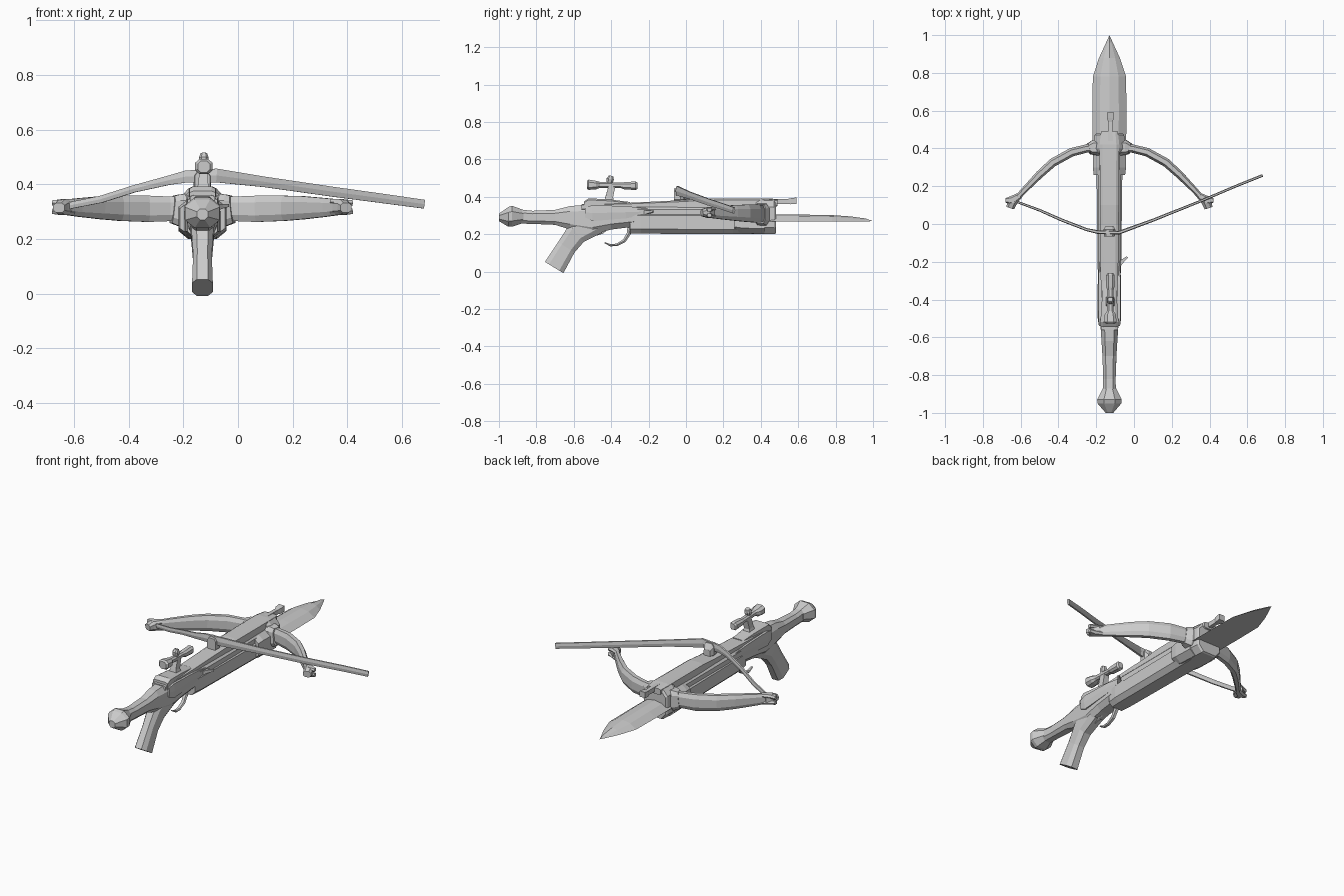
import bpy, bmesh, math
from mathutils import Vector

CX = -0.13  # centre plane of the weapon
Z = Vector((0, 0, 1))


def section(sides, c):
    """Unit cross-section: box, diamond-ish hexagon or chamfered octagon."""
    if sides == 4:
        return [(-1, -1), (1, -1), (1, 1), (-1, 1)]
    if sides == 6:
        return [(-1, 0), (-c, -1), (c, -1), (1, 0), (c, 1), (-c, 1)]
    return [(-1, -c), (-c, -1), (c, -1), (1, -c), (1, c), (c, 1), (-c, 1), (-1, c)]


def loft(name, pts, sizes, sides=8, c=0.5, up=Z, axis=None):
    """Sweep a cross-section along pts; sizes are (half width, half height)."""
    pts = [Vector(p) for p in pts]
    bm = bmesh.new()
    rings = []
    for i, (p, (w, h)) in enumerate(zip(pts, sizes)):
        t = axis or (pts[min(i + 1, len(pts) - 1)] - pts[max(i - 1, 0)])
        u = t.cross(up).normalized()
        v = u.cross(t).normalized()
        rings.append([bm.verts.new(p + u * w * a + v * h * b) for a, b in section(sides, c)])
    for r, s in zip(rings, rings[1:]):
        for i in range(len(r)):
            j = (i + 1) % len(r)
            bm.faces.new((r[i], r[j], s[j], s[i]))
    bm.faces.new(rings[0])
    bm.faces.new(rings[-1])
    bmesh.ops.recalc_face_normals(bm, faces=bm.faces)
    me = bpy.data.meshes.new(name)
    bm.to_mesh(me)
    bm.free()
    ob = bpy.data.objects.new(name, me)
    bpy.context.collection.objects.link(ob)
    return ob


def along_y(name, stations, sides=8, c=0.5, x=CX):
    """Loft from (y, z bottom, z top, half width) stations."""
    return loft(name, [(x, y, (a + b) / 2) for y, a, b, w in stations],
                [(w, (b - a) / 2) for y, a, b, w in stations],
                sides, c, axis=Vector((0, 1, 0)))


# Stock: pommel, neck and receiver
along_y("pommel", [(-1.0, .27, .31, .02), (-.95, .24, .345, .063),
                   (-.93, .24, .352, .065), (-.87, .26, .33, .035)], 8, 0.45)
along_y("stock", [(-.9, .257, .333, .034), (-.82, .255, .325, .033), (-.7, .25, .33, .037),
                  (-.62, .225, .35, .042), (-.5, .20, .36, .05), (-.4, .225, .355, .055),
                  (-.28, .24, .36, .058), (.4, .24, .36, .06)], 8, 0.55)

# Pistol grip
loft("grip", [(CX, -.705, .022), (CX, -.64, .13), (CX, -.585, .205), (CX, -.48, .265)],
     [(.038, .058), (.034, .052), (.04, .06), (.045, .065)], 8, 0.55)

# Lower fore-end and wide front block
along_y("fore_end", [(-.3, .205, .32, .055), (-.24, .203, .325, .062),
                     (.25, .20, .325, .068), (.42, .20, .325, .07)], 8, 0.6)
along_y("front_collar", [(.26, .215, .335, .083), (.30, .205, .345, .088),
                         (.42, .20, .345, .088)], 8, 0.6)
along_y("front_block", [(.375, .20, .375, .078), (.40, .20, .385, .085),
                        (.47, .20, .38, .078), (.48, .205, .37, .07)], 8, 0.6)

# Bolt rail on top, rear bridge and front sight
along_y("rail", [(-.56, .33, .36, .045), (-.3, .33, .368, .046), (0, .33, .383, .048),
                 (.1, .33, .392, .05), (.42, .34, .392, .052), (.49, .35, .385, .045)], 8, 0.7)
along_y("rear_bridge", [(-.545, .335, .375, .048), (-.52, .335, .392, .048),
                        (-.40, .335, .385, .04), (-.30, .335, .372, .035)], 8, 0.7)
along_y("front_sight", [(.44, .36, .39, .013), (.54, .362, .388, .011),
                        (.56, .36, .392, .018), (.59, .362, .396, .018)], 4, x=-.125)

# Bayonet blade: flat underside, ridged top
bm = bmesh.new()
rings = []
for y, w, top in [(.36, .088, .305), (.6, .09, .305), (.78, .088, .302), (.88, .055, .295), (.96, .018, .284)]:
    rings.append([bm.verts.new((CX + a * w, y, z)) for a, z in
                  [(-1, .268), (1, .268), (.55, top - .008), (0, top), (-.55, top - .008)]])
for r, s in zip(rings, rings[1:]):
    for i in range(5):
        bm.faces.new((r[i], r[(i + 1) % 5], s[(i + 1) % 5], s[i]))
tip = bm.verts.new((CX, 1.0, .27))
for i in range(5):
    bm.faces.new((rings[-1][i], rings[-1][(i + 1) % 5], tip))
bm.faces.new(rings[0])
bmesh.ops.recalc_face_normals(bm, faces=bm.faces)
mesh = bpy.data.meshes.new("blade")
bm.to_mesh(mesh)
bm.free()
bpy.context.collection.objects.link(bpy.data.objects.new("blade", mesh))

# Bow limbs, limb sockets and forked tips, one per side
for s, side in ((-1, "left"), (1, "right")):
    def P(dx, y, z):
        return (CX + s * dx, y, z)
    loft("limb_" + side,
         [P(.03, .405, .31), P(.12, .40, .31), P(.2, .38, .31), P(.3, .325, .312),
          P(.37, .262, .314), P(.45, .18, .315), P(.50, .125, .316)],
         [(.024, .045), (.022, .045), (.023, .048), (.023, .046),
          (.021, .042), (.016, .034), (.015, .028)], 8, 0.5)
    loft("limb_socket_" + side, [P(.04, .405, .305), P(.085, .405, .305), P(.11, .398, .308)],
         [(.045, .06), (.04, .058), (.028, .05)], 8, 0.6)
    for k, dz in (("upper", .018), ("lower", -.018)):
        loft(f"tip_{k}_{side}", [P(.475, .15, .316 + dz * 1.1), P(.515, .125, .316 + dz),
                                 P(.55, .125, .316 + dz * .8)],
             [(.017, .010), (.024, .011), (.012, .010)], 6, 0.6)
    loft("tip_hook_" + side, [P(.49, .14, .316), P(.515, .115, .316), P(.525, .085, .314)],
         [(.02, .028), (.026, .028), (.022, .018)], 8, 0.5)

# Bowstring: left half tied to the tip, right half overshooting it
loft("string", [(-.64, .125, .317), (-.5, .073, .345), (-.38, .02, .383), (-.25, -.03, .415),
                (-.19, -.043, .428), (-.08, -.046, .432), (.1, .02, .408),
                (.35, .12, .372), (.55, .205, .345), (.68, .257, .327)],
     [(.006, .012), (.007, .013), (.008, .013), (.008, .017), (.01, .022),
      (.01, .025), (.008, .019), (.007, .018), (.007, .017), (.007, .016)], 6, 0.6)
along_y("string_catch", [(-.065, .37, .445, .028), (-.03, .37, .45, .032), (-.01, .375, .42, .02)], 8, 0.6)

# Scope with mount and top knob
along_y("scope", [(-.53, .443, .485, .022), (-.52, .437, .51 - .018, .032), (-.48, .44, .485, .03),
                  (-.46, .448, .48, .017), (-.35, .447, .475, .017),
                  (-.33, .44, .478, .022), (-.27, .436, .482, .022), (-.26, .442, .476, .015)], 8, 0.5,
        x=-.125)
loft("scope_mount", [(-.127, -.41, .36), (-.127, -.41, .40), (-.125, -.395, .46)],
     [(.03, .03), (.018, .02), (.016, .018)], 4, up=Vector((0, 1, 0)))
loft("scope_knob", [(-.125, -.41, .47), (-.125, -.405, .495), (-.125, -.40, .512)],
     [(.012, .014), (.018, .02), (.012, .012)], 8, 0.5, up=Vector((0, 1, 0)))

# Trigger guard and trigger
loft("trigger_guard", [(CX, -.30, .26), (CX, -.305, .205), (CX, -.33, .165), (CX, -.37, .143),
                       (CX, -.405, .141), (CX, -.435, .155)],
     [(.014, .012), (.014, .011), (.013, .009), (.012, .007), (.011, .006), (.008, .003)], 6, 0.6)
loft("trigger", [(CX, -.42, .24), (CX, -.45, .21), (CX, -.48, .195)],
     [(.009, .014), (.008, .009), (.006, .004)], 6, 0.6)

# Side lever and side plates
loft("side_lever", [(-.085, -.22, .315), (-.06, -.195, .32), (-.036, -.175, .322)],
     [(.014, .012), (.009, .008), (.005, .005)], 4)
for s, side in ((-1, "left"), (1, "right")):
    along_y("side_plate_" + side, [(-.54, .29, .345, .006), (-.5, .27, .355, .012),
                                   (-.32, .285, .35, .012), (-.18, .31, .335, .006)],
            6, 0.7, x=CX + s * .05)
